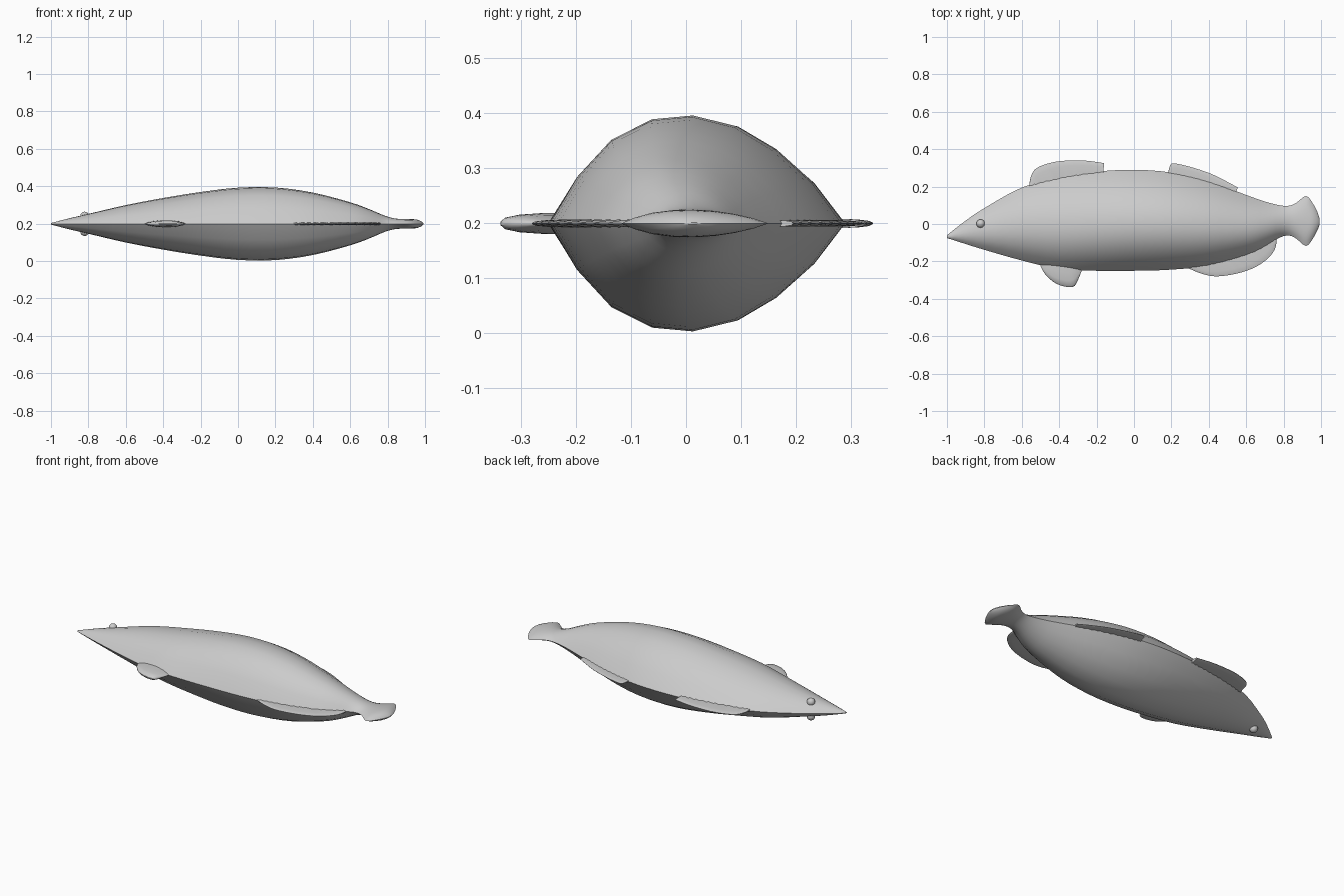
import bpy, bmesh, math
from mathutils import Vector

if "Cube" in bpy.data.objects:
    bpy.data.objects.remove(bpy.data.objects["Cube"])

ZC = 0.199  # mid plane of the fish lying on its side


def catmull(pts, sub):
    """Smooth curve through points of any dimension."""
    out, n = [], len(pts)
    for i in range(n - 1):
        a, b = pts[max(i - 1, 0)], pts[i]
        c, d = pts[i + 1], pts[min(i + 2, n - 1)]
        for k in range(sub):
            t = k / sub
            out.append(tuple(
                0.5 * (2 * q + (r - p) * t + (2 * p - 5 * q + 4 * r - s) * t * t
                       + (3 * q - p - 3 * r + s) * t ** 3)
                for p, q, r, s in zip(a, b, c, d)))
    out.append(tuple(pts[-1]))
    return out


def finish(name, bm, angle=40):
    bmesh.ops.remove_doubles(bm, verts=bm.verts[:], dist=1e-5)
    bmesh.ops.recalc_face_normals(bm, faces=bm.faces[:])
    me = bpy.data.meshes.new(name)
    bm.to_mesh(me)
    bm.free()
    ob = bpy.data.objects.new(name, me)
    bpy.context.collection.objects.link(ob)
    bpy.ops.object.select_all(action='DESELECT')
    ob.select_set(True)
    bpy.context.view_layer.objects.active = ob
    bpy.ops.object.shade_smooth_by_angle(angle=math.radians(angle))
    return ob


# Body and tail: lens section swept along x (x, low y, high y, half thickness)
stations = [
    (-1.0, -0.075, -0.06, 0.004), (-0.9, -0.107, 0.018, 0.03),
    (-0.8, -0.138, 0.085, 0.053), (-0.6, -0.195, 0.195, 0.100),
    (-0.4, -0.24, 0.25, 0.138), (-0.2, -0.25, 0.28, 0.170),
    (0.0, -0.25, 0.29, 0.193), (0.2, -0.244, 0.275, 0.194),
    (0.4, -0.222, 0.228, 0.167), (0.6, -0.168, 0.155, 0.115),
    (0.7, -0.122, 0.12, 0.079), (0.78, -0.072, 0.1, 0.045),
    (0.83, -0.062, 0.098, 0.03), (0.87, -0.08, 0.115, 0.026),
    (0.92, -0.118, 0.15, 0.025), (0.955, -0.08, 0.112, 0.023),
    (0.98, -0.035, 0.065, 0.013), (0.993, 0.0, 0.025, 0.002)]
section = [(0, 0), (.094, .43), (.21, .775), (.35, .965), (.49, 1),
           (.64, .9), (.77, .69), (.896, .38), (1, 0)]
loop = section + [(f, -h) for f, h in section[-2:0:-1]]

bm = bmesh.new()
rings = [[bm.verts.new((x, lo + (hi - lo) * f, ZC + h * th)) for f, h in loop]
         for x, lo, hi, th in catmull(stations, 3)]
n = len(loop)
for a, b in zip(rings, rings[1:]):
    for i in range(n):
        j = (i + 1) % n
        bm.faces.new((a[i], a[j], b[j], b[i]))
bm.faces.new(rings[0])
bm.faces.new(rings[-1])
finish("body", bm)


def fin(name, base, outer, thick, ribs, sub):
    """Thin ribbed blade between a base curve and an outer curve."""
    outer = catmull(outer, sub)
    base = catmull(base, sub * 4)
    cols = len(outer)
    bm = bmesh.new()
    sides = {}
    for s in (1, -1):
        grid = []
        for i, o in enumerate(outer):
            b = base[round(i * (len(base) - 1) / (cols - 1))]
            ridge = 0.6 if ribs and i % 2 else 1.0
            edge = 1.0 if ribs else math.sin(math.pi * i / (cols - 1))
            col = []
            for t, w in ((0, 1), (.35, 1), (.7, .85), (.93, .55), (1, .15)):
                p = Vector(b).lerp(Vector(o), t)
                col.append(bm.verts.new((p.x, p.y, ZC + s * thick * w * ridge * edge)))
            grid.append(col)
        for a, b in zip(grid, grid[1:]):
            for k in range(4):
                bm.faces.new((a[k], a[k + 1], b[k + 1], b[k]))
        sides[s] = grid
    # close the rim
    rim = {s: [c[0] for c in g] + g[-1][1:] + [c[-1] for c in g[-2::-1]] + g[0][-2:0:-1]
           for s, g in sides.items()}
    m = len(rim[1])
    for i in range(m):
        j = (i + 1) % m
        bm.faces.new((rim[1][i], rim[1][j], rim[-1][j], rim[-1][i]))
    finish(name, bm)


# Fins
fin("front_dorsal_fin", [(-.56, .17), (-.36, .235), (-.165, .26)],
    [(-.56, .215), (-.545, .27), (-.51, .305), (-.42, .333), (-.32, .34),
     (-.24, .337), (-.16, .325)], 0.0085, True, 4)
fin("rear_dorsal_fin", [(.185, .25), (.37, .215), (.54, .15)],
    [(.185, .285), (.2, .322), (.25, .318), (.33, .297), (.42, .265),
     (.5, .225), (.555, .195)], 0.006, True, 4)
fin("anal_fin", [(.28, -.21), (.52, -.17), (.76, -.06)],
    [(.29, -.236), (.36, -.265), (.44, -.28), (.55, -.265), (.65, -.23),
     (.72, -.18), (.755, -.13), (.763, -.08)], 0.007, True, 4)
fin("pelvic_fin", [(-.5, -.2), (-.39, -.22), (-.28, -.23)],
    [(-.5, -.225), (-.47, -.275), (-.41, -.322), (-.33, -.338),
     (-.3, -.3), (-.28, -.25)], 0.019, False, 3)

# Eyes
for name, s in (("upper_eye", 1), ("lower_eye", -1)):
    bm = bmesh.new()
    bmesh.ops.create_uvsphere(bm, u_segments=16, v_segments=10, radius=0.023)
    bmesh.ops.translate(bm, verts=bm.verts[:], vec=(-.82, .002, ZC + s * .042))
    finish(name, bm)
